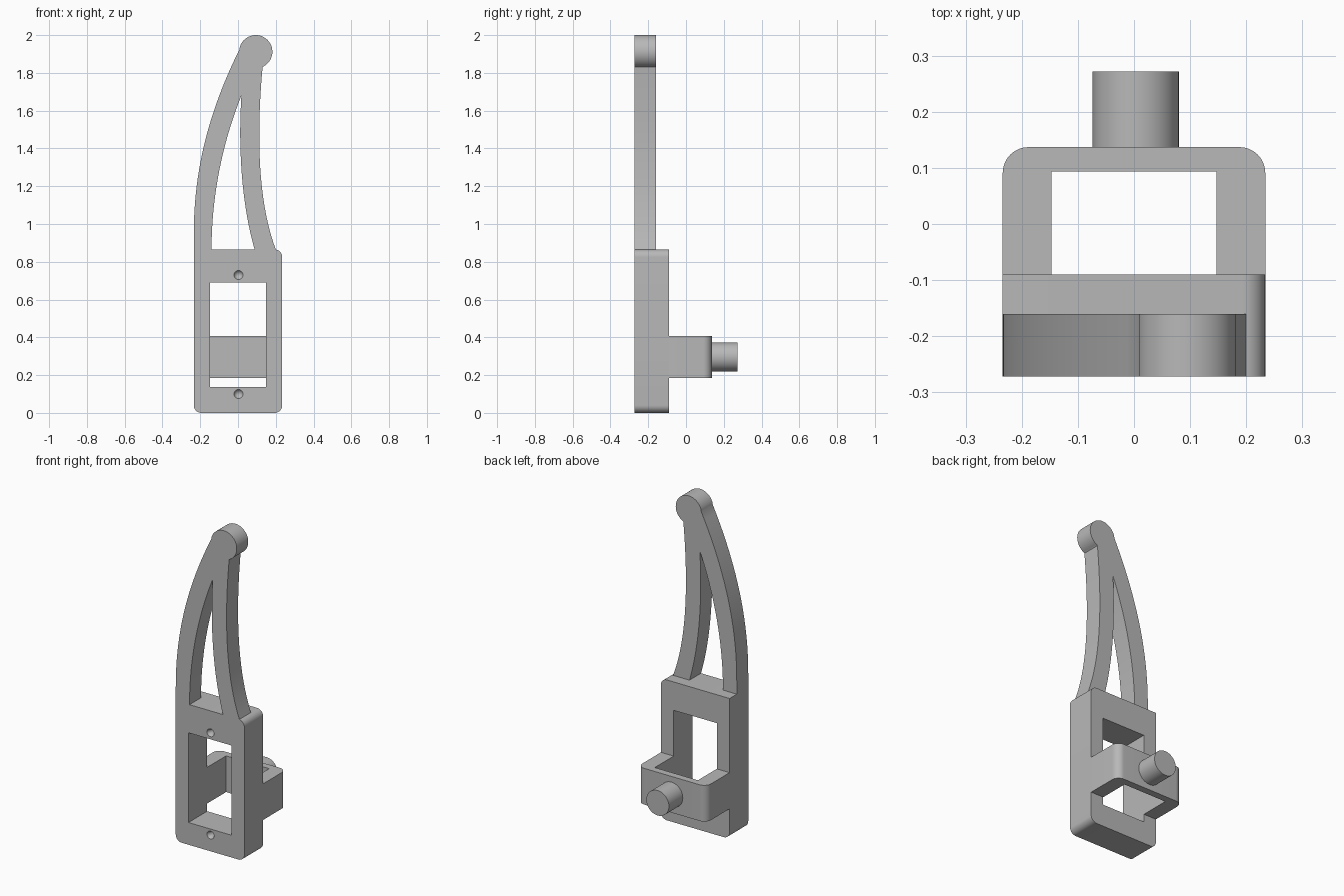
import bpy, bmesh, math
from mathutils import Vector
from mathutils.geometry import interpolate_bezier

cube = bpy.data.objects.get("Cube")
if cube:
    bpy.data.objects.remove(cube, do_unlink=True)

grey = bpy.data.materials.new("plain grey")
grey.use_nodes = True
grey.diffuse_color = (0.48, 0.48, 0.48, 1)
grey.node_tree.nodes["Principled BSDF"].inputs["Base Color"].default_value = grey.diffuse_color

FRONT, FRAME_BACK, ARM_BACK = -0.272, -0.09, -0.16
STRAP_BACK, PEG_END = 0.137, 0.272
HALF, TOP, WINDOW = 0.234, 0.865, 0.147


def arc(cx, cz, r, a0, a1, n):
    angles = [math.radians(a0 + (a1 - a0) * i / n) for i in range(n + 1)]
    return [(cx + r * math.cos(a), cz + r * math.sin(a)) for a in angles]


def bezier(*pts, n=24):
    return [(p.x, p.y) for p in interpolate_bezier(*[Vector(p) for p in pts], n)]


def prism(name, outline, lo, hi, upright=True):
    """Extrude an outline along y (upright) or along z."""
    def place(p, d):
        return (p[0], d, p[1]) if upright else (p[0], p[1], d)
    bm = bmesh.new()
    face = bm.faces.new([bm.verts.new(place(p, lo)) for p in outline])
    new = bmesh.ops.extrude_face_region(bm, geom=[face])["geom"]
    shift = Vector(place((0, 0), hi - lo))
    bmesh.ops.translate(bm, vec=shift, verts=[v for v in new if isinstance(v, bmesh.types.BMVert)])
    bmesh.ops.recalc_face_normals(bm, faces=bm.faces[:])
    mesh = bpy.data.meshes.new(name)
    bm.to_mesh(mesh)
    bm.free()
    obj = bpy.data.objects.new(name, mesh)
    bpy.context.collection.objects.link(obj)
    mesh.materials.append(grey)
    return obj


def activate(obj):
    bpy.ops.object.select_all(action="DESELECT")
    obj.select_set(True)
    bpy.context.view_layer.objects.active = obj


def cut(obj, cutter):
    mod = obj.modifiers.new("cut", "BOOLEAN")
    mod.operation, mod.solver, mod.object = "DIFFERENCE", "EXACT", cutter
    activate(obj)
    bpy.ops.object.modifier_apply(modifier=mod.name)
    bpy.data.objects.remove(cutter, do_unlink=True)


# Frame: plate with three rounded corners, window and two screw dimples
r = 0.04
outline = [(-HALF, TOP)]
outline += arc(-HALF + r, r, r, 180, 270, 8)
outline += arc(HALF - r, r, r, 270, 360, 8)
outline += arc(HALF - r, TOP - r, r, 0, 90, 8)
frame = prism("frame", outline, FRONT, FRAME_BACK)
window = [(-WINDOW, 0.137), (WINDOW, 0.137), (WINDOW, 0.69), (-WINDOW, 0.69)]
cut(frame, prism("window_cutter", window, FRONT - 0.1, FRAME_BACK + 0.1))
for z in (0.1, 0.73):
    bpy.ops.mesh.primitive_cone_add(vertices=32, radius1=0.03, radius2=0, depth=0.05,
                                    location=(0.003, FRONT + 0.015, z),
                                    rotation=(-math.pi / 2, 0, 0))
    cut(frame, bpy.context.object)

# Forked arm: curved left strut, round tip and curved right strut in one outline
outline = [(-HALF, TOP)]
outline += bezier((-HALF, 0.95), (-HALF, 1.28), (-0.158, 1.59), (0.008, 1.925))
outline += arc(0.094, 1.912, 0.088, 165, -64, 40)
outline += bezier((0.13, 1.83), (0.10, 1.5), (0.10, 1.13), (0.2, TOP))
outline += bezier((0.088, TOP), (0.02, 1.1), (0.0, 1.4), (0.018, 1.68))
outline += bezier((0.018, 1.68), (-0.09, 1.41), (-0.14, 1.13), (-0.14, TOP))[1:]
arm = prism("forked_arm", outline, FRONT, ARM_BACK)

# Strap: U-shaped loop behind the frame
r = 0.046
outline = [(-HALF, FRAME_BACK), (-WINDOW, FRAME_BACK), (-WINDOW, 0.094),
           (WINDOW, 0.094), (WINDOW, FRAME_BACK), (HALF, FRAME_BACK)]
outline += arc(HALF - r, STRAP_BACK - r, r, 0, 90, 10)
outline += arc(-HALF + r, STRAP_BACK - r, r, 90, 180, 10)
strap = prism("rear_strap", outline, 0.185, 0.408, upright=False)

# Peg on the back of the strap
peg = prism("rear_peg", arc(0.003, 0.296, 0.077, 0, 360, 48)[:-1], STRAP_BACK, PEG_END)

for part in (frame, arm, strap, peg):
    activate(part)
    bpy.ops.object.shade_smooth_by_angle(angle=math.radians(25))
